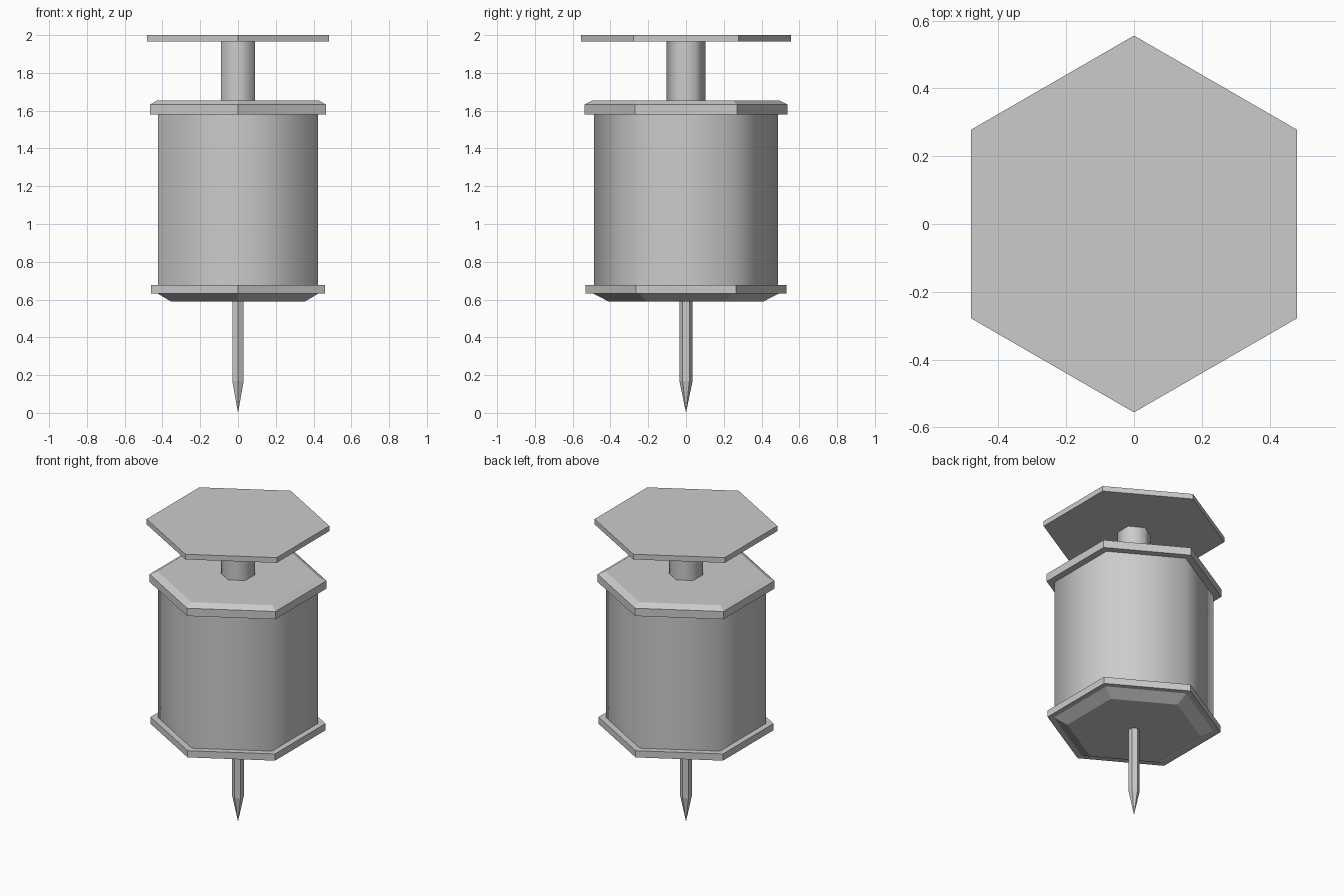
import bpy, bmesh
from math import pi, sin, cos

if "Cube" in bpy.data.objects:
    bpy.data.objects.remove(bpy.data.objects["Cube"])

SIDES = 6


def hex_loft(name, profile, smooth_sides=False):
    """Stack hexagonal rings (radius, z) with corners on the y axis; radius 0 makes a point."""
    bm = bmesh.new()
    rings = []
    for r, z in profile:
        if r == 0:
            rings.append([bm.verts.new((0, 0, z))])
        else:
            rings.append([bm.verts.new((r * cos(pi / 2 + 2 * pi * i / SIDES),
                                        r * sin(pi / 2 + 2 * pi * i / SIDES), z))
                          for i in range(SIDES)])
    for low, high in zip(rings, rings[1:]):
        for i in range(SIDES):
            j = (i + 1) % SIDES
            if len(low) == 1:
                face = bm.faces.new((low[0], high[j], high[i]))
            else:
                face = bm.faces.new((low[i], low[j], high[j], high[i]))
            face.smooth = smooth_sides
    for ring in (rings[0], rings[-1]):
        if len(ring) > 1:
            bm.faces.new(ring)
    bmesh.ops.recalc_face_normals(bm, faces=bm.faces)
    # keep the end caps crisp against smooth sides
    for e in bm.edges:
        if any(len(f.verts) == SIDES for f in e.link_faces):
            e.smooth = False
    mesh = bpy.data.meshes.new(name)
    bm.to_mesh(mesh)
    bm.free()
    obj = bpy.data.objects.new(name, mesh)
    bpy.context.collection.objects.link(obj)
    return obj


# Needle with pointed tip
hex_loft("needle", [(0, 0.0), (0.035, 0.17), (0.035, 0.60)])

# Bottom flange with stepped, tapered underside
hex_loft("bottom_flange", [(0.41, 0.59), (0.492, 0.632), (0.532, 0.632), (0.532, 0.677)])

# Barrel, smooth around its sides
hex_loft("barrel", [(0.488, 0.67), (0.488, 1.59)], smooth_sides=True)

# Top flange with bevelled upper edge
hex_loft("top_flange", [(0.538, 1.58), (0.538, 1.632), (0.492, 1.655)])

# Plunger rod and thumb plate
hex_loft("plunger_rod", [(0.103, 1.64), (0.103, 1.97)], smooth_sides=True)
hex_loft("thumb_plate", [(0.556, 1.965), (0.556, 2.0)])
